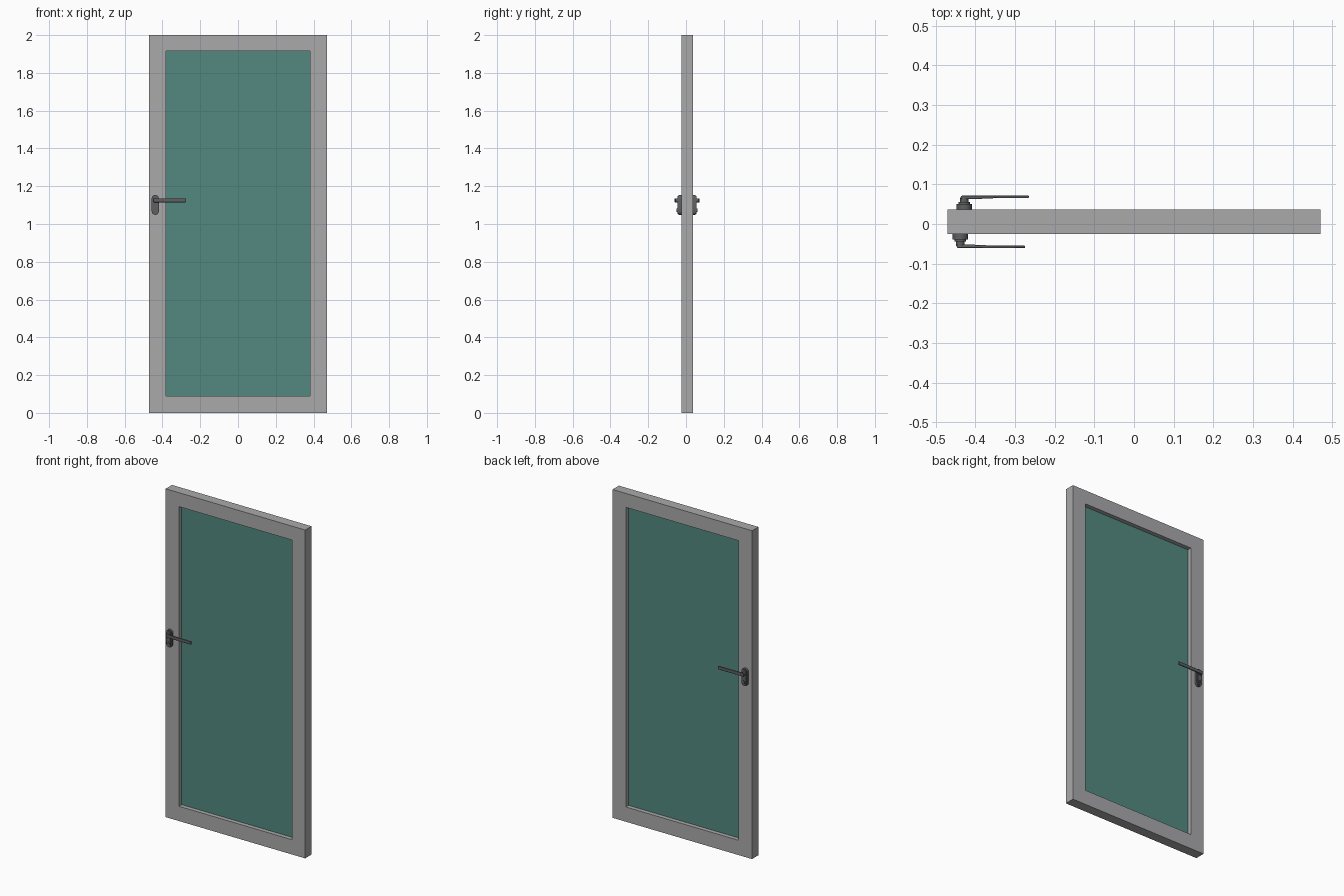
import bpy, bmesh, math
from mathutils import Matrix, Vector

if "Cube" in bpy.data.objects:
    bpy.data.objects.remove(bpy.data.objects["Cube"])

def material(name, rgb):
    m = bpy.data.materials.new(name)
    m.diffuse_color = (*rgb, 1)
    m.use_nodes = True
    m.node_tree.nodes["Principled BSDF"].inputs["Base Color"].default_value = m.diffuse_color
    return m

GREY = material("frame_grey", (0.40, 0.40, 0.41))
TEAL = material("teal_glass", (0.087, 0.25, 0.216))
DARK = material("dark_metal", (0.115, 0.118, 0.125))

FRONT, BACK = -0.025, 0.036   # frame faces

def finish(bm, name, mat, smooth=False):
    bmesh.ops.recalc_face_normals(bm, faces=bm.faces)
    me = bpy.data.meshes.new(name)
    bm.to_mesh(me)
    bm.free()
    me.materials.append(mat)
    ob = bpy.data.objects.new(name, me)
    bpy.context.collection.objects.link(ob)
    if smooth:
        bpy.ops.object.select_all(action='DESELECT')
        ob.select_set(True)
        bpy.context.view_layer.objects.active = ob
        bpy.ops.object.shade_smooth_by_angle(angle=math.radians(35))
    return ob

def extrude_outline(bm, pts, y0, y1):
    """Solid from an (x, z) outline between two y depths."""
    face = bm.faces.new([bm.verts.new((x, y0, z)) for x, z in pts])
    new = bmesh.ops.extrude_face_region(bm, geom=[face], use_keep_orig=True)["geom"]
    bmesh.ops.translate(bm, vec=(0, y1 - y0, 0),
                        verts=[v for v in new if isinstance(v, bmesh.types.BMVert)])

def stadium(cx, z0, z1, r, n=8):
    """Upright outline with rounded ends."""
    pts = []
    for cz, start in ((z1 - r, 0), (z0 + r, math.pi)):
        for i in range(n + 1):
            a = start + math.pi * i / n
            pts.append((cx + r * math.cos(a), cz + r * math.sin(a)))
    return pts

def disc(cx, cz, r, n=20):
    return [(cx + r * math.cos(2 * math.pi * i / n), cz + r * math.sin(2 * math.pi * i / n))
            for i in range(n)]

# Door frame: rectangular ring pushed back through its thickness
bm = bmesh.new()
rings = []
for y in (FRONT, BACK):
    for x0, x1, z0, z1 in ((-0.47, 0.47, 0, 2), (-0.38, 0.38, 0.09, 1.915)):
        rings.append([bm.verts.new((x, y, z)) for x, z in ((x0, z0), (x1, z0), (x1, z1), (x0, z1))])
for a, b in ((0, 1), (2, 3), (0, 2), (1, 3)):
    for i in range(4):
        j = (i + 1) % 4
        bm.faces.new((rings[a][i], rings[a][j], rings[b][j], rings[b][i]))
finish(bm, "door_frame", GREY)

# Glass pane, set in the middle of the frame
bm = bmesh.new()
extrude_outline(bm, [(-0.38, 0.09), (0.38, 0.09), (0.38, 1.915), (-0.38, 1.915)], 0.001, 0.010)
finish(bm, "glass_pane", TEAL)

# Handle sets: backplate, neck, lever and lock cylinder on each face
def handle(side, cx, face, out):
    at = lambda d: face + out * d
    bm = bmesh.new()
    extrude_outline(bm, stadium(cx, 1.048, 1.154, 0.019), at(0), at(0.014))
    extrude_outline(bm, stadium(cx, 1.053, 1.149, 0.014), at(0.013), at(0.019))
    finish(bm, side + "_backplate", DARK, True)

    bm = bmesh.new()
    extrude_outline(bm, disc(cx, 1.125, 0.011), at(0.018), at(0.030))
    finish(bm, side + "_lever_neck", DARK, True)

    bm = bmesh.new()
    extrude_outline(bm, disc(cx, 1.073, 0.010), at(0.018), at(0.024))
    extrude_outline(bm, [(cx - 0.002, 1.066), (cx + 0.002, 1.066),
                         (cx + 0.002, 1.080), (cx - 0.002, 1.080)], at(0.023), at(0.026))
    finish(bm, side + "_lock_cylinder", DARK, True)

    # Lever bar: top-view profile, thicker by the neck, given its height in z
    bm = bmesh.new()
    prof = [(-0.009, 0.027), (0.030, 0.027), (0.075, 0.029), (0.163, 0.029),
            (0.163, 0.036), (-0.005, 0.036), (-0.009, 0.033)]
    f = bm.faces.new([bm.verts.new((cx + x, at(d), 1.115)) for x, d in prof])
    new = bmesh.ops.extrude_face_region(bm, geom=[f], use_keep_orig=True)["geom"]
    bmesh.ops.translate(bm, vec=(0, 0, 0.020),
                        verts=[v for v in new if isinstance(v, bmesh.types.BMVert)])
    ob = finish(bm, side + "_lever", DARK, True)
    bev = ob.modifiers.new("soft_edges", 'BEVEL')
    bev.width, bev.segments = 0.002, 2

handle("front", -0.438, FRONT, -1)
handle("back", -0.428, BACK, 1)
